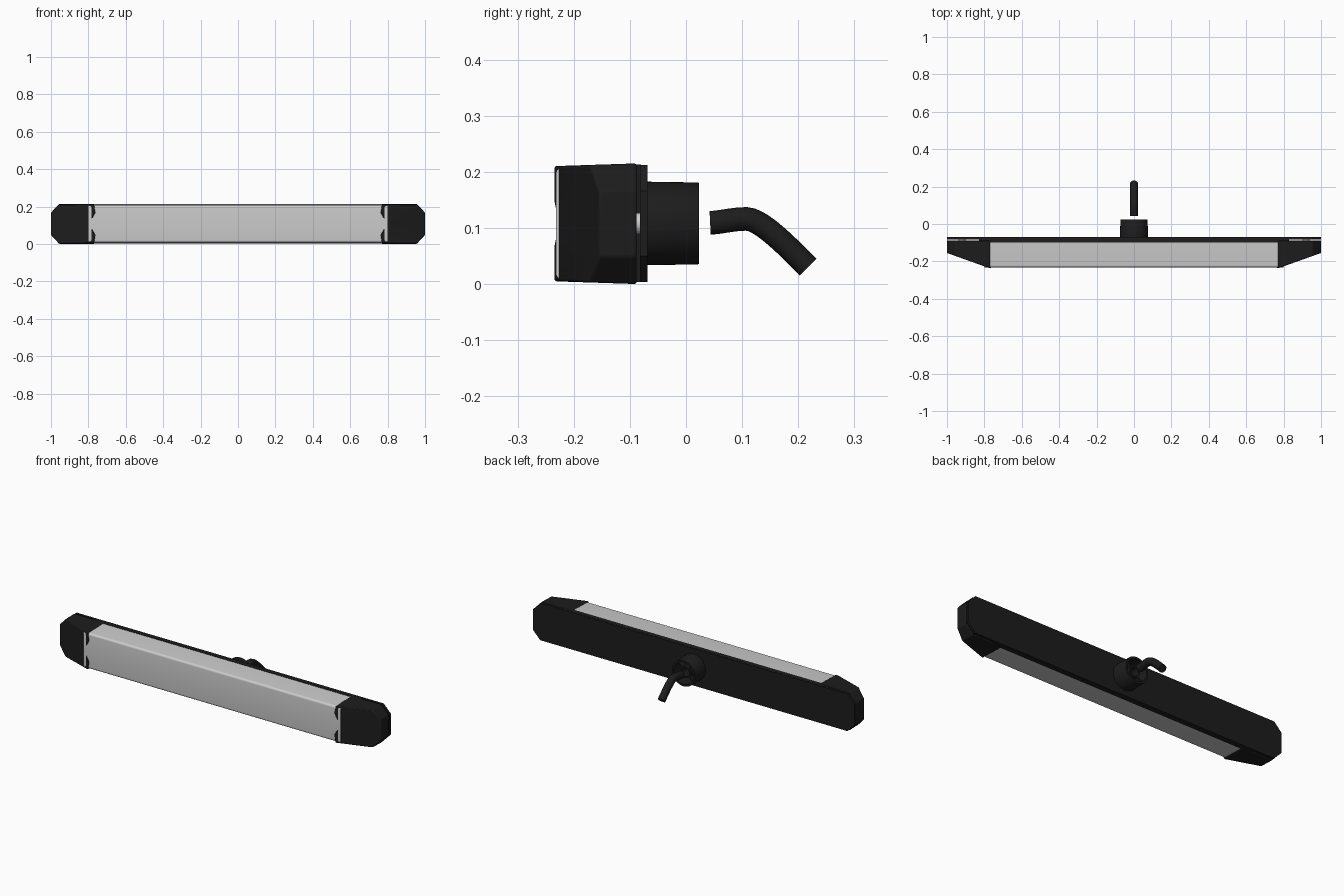
import bpy, bmesh, math
from mathutils import Vector

if "Cube" in bpy.data.objects:
    bpy.data.objects.remove(bpy.data.objects["Cube"])

CZ = 0.108  # height of the long axis


def material(name, value):
    m = bpy.data.materials.new(name)
    m.diffuse_color = (value, value, value, 1)
    m.use_nodes = True
    m.node_tree.nodes["Principled BSDF"].inputs["Base Color"].default_value = m.diffuse_color
    return m


DARK = material("black_plastic", 0.012)
LIGHT = material("pale_lens", 0.72)
METAL = material("screw_metal", 0.6)


def finish(name, bm, mat, bevel=0, smooth=True):
    bmesh.ops.recalc_face_normals(bm, faces=bm.faces)
    mesh = bpy.data.meshes.new(name)
    bm.to_mesh(mesh)
    bm.free()
    ob = bpy.data.objects.new(name, mesh)
    bpy.context.collection.objects.link(ob)
    mesh.materials.append(mat)
    if bevel:
        mod = ob.modifiers.new("soft_edges", 'BEVEL')
        mod.width, mod.segments, mod.limit_method = bevel, 2, 'ANGLE'
    if smooth:
        bpy.ops.object.select_all(action='DESELECT')
        ob.select_set(True)
        bpy.context.view_layer.objects.active = ob
        bpy.ops.object.shade_smooth_by_angle(angle=math.radians(35))
    return ob


def prism(points, offset):
    """Polygon from 3D points, extruded along offset."""
    bm = bmesh.new()
    face = bm.faces.new([bm.verts.new(p) for p in points])
    new = bmesh.ops.extrude_face_region(bm, geom=[face])["geom"]
    bmesh.ops.translate(bm, vec=offset, verts=[v for v in new if isinstance(v, bmesh.types.BMVert)])
    return bm


def lathe(name, profile, x, mat, steps=40):
    """Spin (radius, y) profile about the y axis through (x, CZ)."""
    bm = bmesh.new()
    vs = [bm.verts.new((x + r, y, CZ)) for r, y in profile]
    edges = [bm.edges.new(p) for p in zip(vs, vs[1:])]
    bmesh.ops.spin(bm, geom=vs + edges, cent=(x, 0, CZ), axis=(0, 1, 0),
                   angle=math.tau, steps=steps)
    bmesh.ops.remove_doubles(bm, verts=bm.verts, dist=1e-5)
    return finish(name, bm, mat)


def bar(name, pts, half, mat):
    """Solid with a constant y-z section running across x."""
    return finish(name, prism([(-half, y, z) for y, z in pts], (2 * half, 0, 0)), mat)


# lens body: rounded section tapering slightly to the front
def lens_section():
    pts = [(-0.09, 0.004), (-0.09, 0.212)]
    for cz, start in ((0.196, 90), (0.020, 180)):
        pts += [(-0.220 + 0.012 * math.cos(math.radians(start + a)),
                 cz + 0.012 * math.sin(math.radians(start + a))) for a in range(0, 91, 15)]
    return pts


bar("lens_body", lens_section(), 0.80, LIGHT)

# dark seal between lens and mounting plate
bar("seal", [(-0.10, 0.002), (-0.10, 0.2135), (-0.078, 0.2125), (-0.078, 0.004)], 0.83, DARK)

# end caps: notched inner edge, clipped corners, sloping front
CAP = [(0.77, 0), (0.762, 0.045), (0.796, CZ), (0.762, 0.17), (0.77, 0.215),
       (0.955, 0.215), (1.0, 0.168), (1.0, 0.048), (0.955, 0)]
for side, s in (("left", -1), ("right", 1)):
    bm = prism([(x, -0.088, z) for x, z in CAP], (0, -0.2, 0))
    for co, no in (((1, -0.155, 0), Vector((0.357, -1, 0))),
                   ((0, -0.2345, 0), Vector((0, -1, 0)))):
        bmesh.ops.bisect_plane(bm, geom=bm.verts[:] + bm.edges[:] + bm.faces[:],
                               plane_co=co, plane_no=no, clear_outer=True)
        bmesh.ops.holes_fill(bm, edges=[e for e in bm.edges if e.is_boundary], sides=0)
    for v in bm.verts:
        t = (-0.088 - v.co.y) / 0.146
        v.co.z = CZ + (v.co.z - CZ) * (1 - 0.045 * t)
        v.co.x *= s
    finish("end_cap_" + side, bm, DARK, bevel=0.004)

# mounting plate with two screw holes
outline = [(sx * x, z) for sx, pts in ((1, [(0.955, 0.004), (1, 0.05), (1, 0.166), (0.955, 0.212)]),
                                       (-1, [(0.955, 0.212), (1, 0.166), (1, 0.05), (0.955, 0.004)]))
           for x, z in pts]
plate = finish("mounting_plate", prism([(x, -0.082, z) for x, z in outline], (0, 0.013, 0)),
               DARK, smooth=False)
for s in (-1, 1):
    bm = bmesh.new()
    bmesh.ops.create_cone(bm, cap_ends=True, segments=32, radius1=0.033, radius2=0.033, depth=0.1)
    for v in bm.verts:
        v.co = (v.co.x + 0.92 * s, v.co.z - 0.075, v.co.y + CZ)
    cutter = finish("hole_cutter", bm, DARK, smooth=False)
    cutter.hide_render = True
    cutter.hide_set(True)
    cut = plate.modifiers.new("screw_hole", 'BOOLEAN')
    cut.object, cut.operation, cut.solver = cutter, 'DIFFERENCE', 'EXACT'

# screws: washer rim, round head, hollow drive socket
for side, s in (("left", -1), ("right", 1)):
    lathe("screw_" + side,
          [(0.019, -0.10), (0.019, -0.082), (0.032, -0.082), (0.032, -0.072), (0.026, -0.072),
           (0.024, -0.078), (0.020, -0.078), (0.018, -0.072), (0.009, -0.071),
           (0.008, -0.081), (0, -0.082)], 0.92 * s, METAL, 32)

# cable boss: hollow outer wall with an inner sleeve
lathe("cable_boss", [(0.0745, -0.074), (0.073, 0.021), (0.072, 0.023), (0.061, 0.023),
                     (0.058, -0.045), (0.032, -0.045), (0.032, 0.005), (0.023, 0.005),
                     (0.023, -0.045), (0, -0.045)], 0, DARK, 48)

# ribs joining sleeve and wall
for i in range(4):
    a = math.radians(45 + 90 * i)
    d, n = Vector((math.cos(a), 0, math.sin(a))), Vector((-math.sin(a), 0, math.cos(a)))
    base = Vector((0, -0.045, CZ)) - n * 0.004
    bm = prism([base + d * 0.028, base + d * 0.064, base + d * 0.064 + n * 0.008,
                base + d * 0.028 + n * 0.008], (0, 0.05, 0))
    finish(f"boss_rib_{i + 1}", bm, DARK, smooth=False)

# drooping cable stub
curve = bpy.data.curves.new("cable", 'CURVE')
curve.dimensions = '3D'
curve.bevel_depth, curve.bevel_resolution = 0.021, 6
curve.resolution_u, curve.use_fill_caps = 10, True
spline = curve.splines.new('BEZIER')
spline.bezier_points.add(2)
for p, (y, z, dy, dz) in zip(spline.bezier_points, ((0.043, 0.109, 0.02, 0.001),
                                                    (0.108, 0.116, 0.025, 0),
                                                    (0.2175, 0.030, 0.036, -0.037))):
    p.co = (0, y, z)
    p.handle_left = (0, y - dy, z - dz)
    p.handle_right = (0, y + dy, z + dz)
cable = bpy.data.objects.new("cable", curve)
bpy.context.collection.objects.link(cable)
curve.materials.append(DARK)
